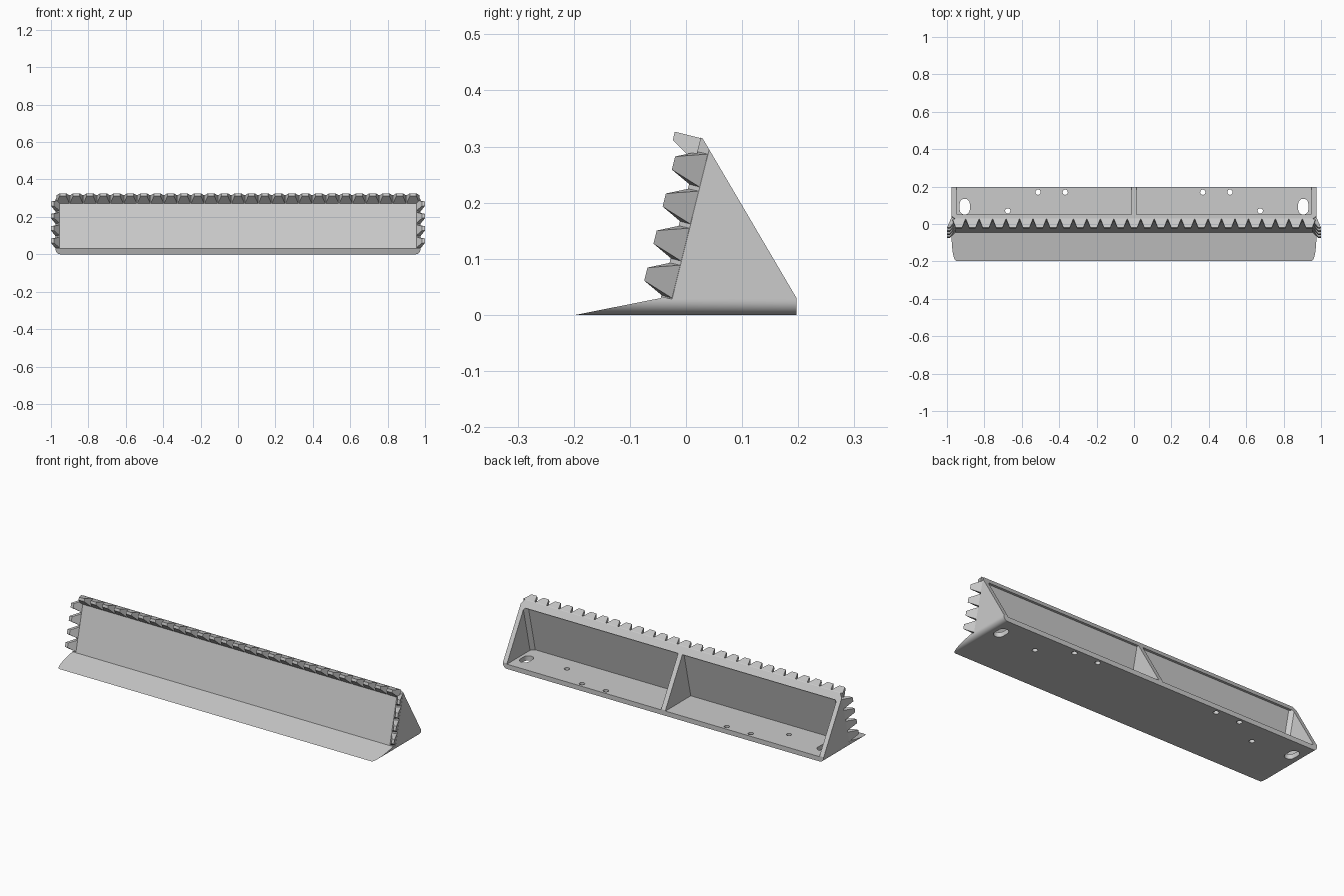
import bpy, bmesh, math
from mathutils import Vector

cube = bpy.data.objects.get("Cube")
if cube:
    bpy.data.objects.remove(cube, do_unlink=True)

grey = bpy.data.materials.new("plain_grey")
grey.use_nodes = True
grey.diffuse_color = (0.6, 0.6, 0.6, 1)
grey.node_tree.nodes["Principled BSDF"].inputs["Base Color"].default_value = (0.6, 0.6, 0.6, 1)

# Leaning front panel: frame with "up" along the panel and "out" along its normal
FOOT = Vector((0, -0.045, 0.03))
CREST = Vector((0, 0.026, 0.316))
UP = (CREST - FOOT).normalized()
OUT = Vector((0, -UP.z, UP.y))
HEIGHT = (CREST - FOOT).length


def on_panel(x, s, n):
    return FOOT + UP * s + OUT * n + Vector((x, 0, 0))


def make(name, bm):
    bmesh.ops.recalc_face_normals(bm, faces=bm.faces)
    mesh = bpy.data.meshes.new(name)
    bm.to_mesh(mesh)
    bm.free()
    mesh.materials.append(grey)
    ob = bpy.data.objects.new(name, mesh)
    bpy.context.collection.objects.link(ob)
    return ob


def add_hull(bm, points):
    verts = [bm.verts.new(p) for p in points]
    bmesh.ops.convex_hull(bm, input=verts)


def add_prism(bm, outline, depth):
    face = bm.faces.new([bm.verts.new(p) for p in outline])
    ext = bmesh.ops.extrude_face_region(bm, geom=[face])
    moved = [g for g in ext["geom"] if isinstance(g, bmesh.types.BMVert)]
    bmesh.ops.translate(bm, verts=moved, vec=depth)


def boolean(ob, cutter, operation="DIFFERENCE"):
    mod = ob.modifiers.new("cut", "BOOLEAN")
    mod.operation, mod.solver, mod.object = operation, "EXACT", cutter
    bpy.context.view_layer.update()
    graph = bpy.context.evaluated_depsgraph_get()
    mesh = bpy.data.meshes.new_from_object(ob.evaluated_get(graph))
    ob.modifiers.clear()
    ob.data = mesh
    bpy.data.objects.remove(cutter, do_unlink=True)


def arc(cx, cy, r, start, sweep, steps):
    return [(cx + r * math.cos(math.radians(start + sweep * i / steps)),
             cy + r * math.sin(math.radians(start + sweep * i / steps))) for i in range(steps + 1)]


# Wedge body
W = 0.975
bm = bmesh.new()
profile = [(-0.197, 0), (0.197, 0), (0.197, 0.03), (0.03, 0.314), CREST.yz, FOOT.yz]
add_prism(bm, [(-W - 0.05, y, z) for y, z in profile], (2 * W + 0.1, 0, 0))
body = make("wedge_body", bm)

# Rounded ends
r = 0.025
outline = []
for sx, z, start in ((-1, r, 180), (1, r, 270), (1, 0.32 - r, 0), (-1, 0.32 - r, 90)):
    outline += arc(sx * (W - r), z, r, start, 90, 8)
bm = bmesh.new()
add_prism(bm, [(x, -0.4, z) for x, z in outline], (0, 0.8, 0))
boolean(body, make("end_rounding", bm), "INTERSECT")

# Chamfered upright corners beside the panel
bm = bmesh.new()
for sx in (-1, 1):
    corner = [(0.935, 0.02), (0.995, -0.04), (1.05, 0.02)]
    add_hull(bm, [on_panel(sx * x, s, n) for x, n in corner for s in (0.003, 0.4)])
boolean(body, make("corner_cutter", bm))

# Two open bays at the back, leaving a centre rib
bm = bmesh.new()
for sx in (-1, 1):
    for_front = ((0.013, 0), (0.932, 0), (0.95, 0.02))
    add_hull(bm, [(sx * x, y, z) for x, shift in for_front
                  for y, z in ((-0.023 + shift, 0.026), (0.3, 0.026), (0.3, 0.28), (0.037 + shift, 0.28))])
boolean(body, make("bay_cutter", bm))

# Screw holes and end slots through the floor
bm = bmesh.new()
for sx in (-1, 1):
    for x, y in ((0.675, 0.07), (0.513, 0.17), (0.368, 0.17)):
        add_prism(bm, [(px, py, -0.05) for px, py in arc(sx * x, y, 0.014, 0, 345, 23)], (0, 0, 0.1))
    slot = arc(sx * 0.905, 0.108, 0.027, 0, 180, 10) + arc(sx * 0.905, 0.077, 0.027, 180, 180, 10)
    add_prism(bm, [(px, py, -0.05) for px, py in slot], (0, 0, 0.1))
boolean(body, make("hole_cutter", bm))

# Teeth along the top edge
bm = bmesh.new()
for i in range(-13, 14):
    x = i * 0.072
    root = [(x + sx * 0.035, s, -0.001) for sx in (-1, 1) for s in (HEIGHT - 0.045, HEIGHT - 0.001)]
    tip = [(x + sx * 0.017, s, 0.047) for sx in (-1, 1) for s in (HEIGHT - 0.016, HEIGHT - 0.001)]
    add_hull(bm, [on_panel(*p) for p in root + tip])
make("top_teeth", bm)

# Flared teeth up both ends
for sx, side in ((1, "left"), (-1, "right")):
    bm = bmesh.new()
    for i in range(4):
        mid = 0.035 + i * 0.068
        points = []
        for x, n, half in ((0.95, -0.005, 0.032), (0.972, -0.025, 0.032), (0.984, 0.036, 0.012), (1.0, 0.036, 0.012)):
            points += [on_panel(sx * x, mid + d * half, n) for d in (-1, 1)]
        add_hull(bm, points)
    make(side + "_end_teeth", bm)

# Smooth the rounded ends, keep the edges crisp
bpy.ops.object.select_all(action="DESELECT")
body.select_set(True)
bpy.context.view_layer.objects.active = body
bpy.ops.object.shade_smooth_by_angle(angle=math.radians(25))
